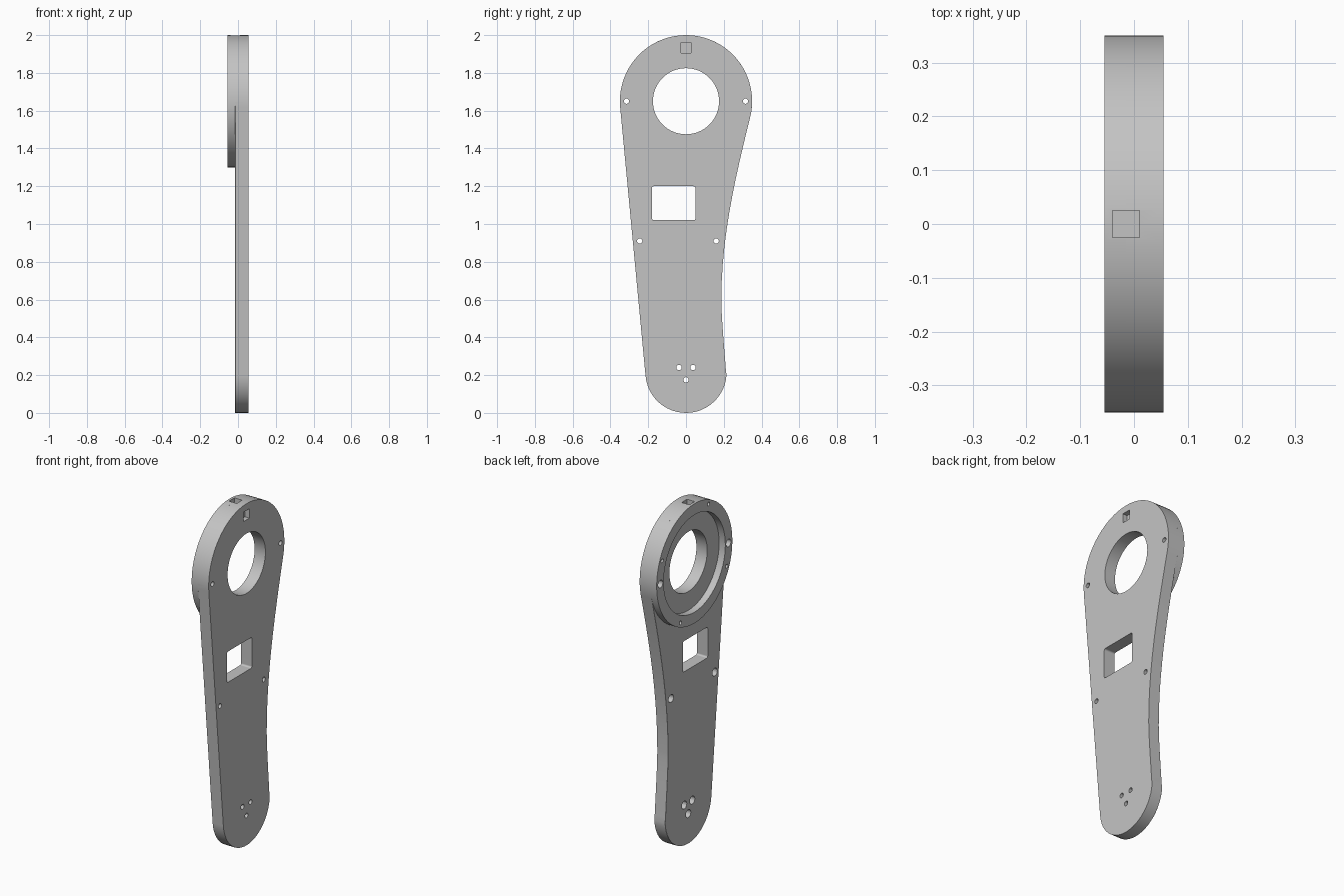
import bpy, bmesh, math
from mathutils import Vector
from mathutils.geometry import interpolate_bezier

if "Cube" in bpy.data.objects:
    bpy.data.objects.remove(bpy.data.objects["Cube"], do_unlink=True)

grey = bpy.data.materials.new("light_grey")
grey.use_nodes = True
grey.diffuse_color = (0.55, 0.55, 0.55, 1)
grey.node_tree.nodes["Principled BSDF"].inputs["Base Color"].default_value = grey.diffuse_color

BACK, MID, FACE = -0.055, -0.015, 0.055   # layers along x
HEAD_Z, HEAD_R = 1.65, 0.35               # round upper end
FOOT_Z, FOOT_R = 0.215, 0.215             # round lower end


def arc(y, z, r, start, end, steps):
    angles = [math.radians(start + (end - start) * i / steps) for i in range(steps + 1)]
    return [(y + r * math.cos(a), z + r * math.sin(a)) for a in angles]


def circle(y, z, r, steps=24):
    return arc(y, z, r, 0, 360, steps)[:-1]


def curve(*handles):
    points = interpolate_bezier(*[Vector((y, z, 0)) for y, z in handles], 12)
    return [(p.x, p.y) for p in points]


def rectangle(y0, y1, z0, z1):
    return [(y0, z0), (y1, z0), (y1, z1), (y0, z1)]


def rounded_rectangle(y0, y1, z0, z1, r):
    return (arc(y1 - r, z1 - r, r, 0, 90, 4) + arc(y0 + r, z1 - r, r, 90, 180, 4)
            + arc(y0 + r, z0 + r, r, 180, 270, 4) + arc(y1 - r, z0 + r, r, 270, 360, 4))


def prism(name, outline, x0, x1, fillet=0):
    """Extrude a y-z outline along x, optionally rounding its lower back rim."""
    bm = bmesh.new()
    base = bm.faces.new([bm.verts.new((x0, y, z)) for y, z in outline])
    rim = list(base.edges)
    new = bmesh.ops.extrude_face_region(bm, geom=[base], use_keep_orig=True)["geom"]
    bmesh.ops.translate(bm, vec=(x1 - x0, 0, 0),
                        verts=[g for g in new if isinstance(g, bmesh.types.BMVert)])
    if fillet:
        low = [e for e in rim if min(v.co.z for v in e.verts) < 1.5]
        bmesh.ops.bevel(bm, geom=low, offset=fillet, segments=4, profile=0.5,
                        affect='EDGES', clamp_overlap=True)
    bmesh.ops.recalc_face_normals(bm, faces=bm.faces)
    mesh = bpy.data.meshes.new(name)
    bm.to_mesh(mesh)
    bm.free()
    mesh.materials.append(grey)
    obj = bpy.data.objects.new(name, mesh)
    bpy.context.collection.objects.link(obj)
    return obj


def cut(obj, outline, x0, x1):
    cutter = prism("cutter", outline, x0, x1)
    cutter.hide_render = True
    mod = obj.modifiers.new("cut", 'BOOLEAN')
    mod.operation, mod.solver, mod.object = 'DIFFERENCE', 'EXACT', cutter
    bpy.context.view_layer.objects.active = obj
    bpy.ops.object.modifier_apply(modifier=mod.name)
    bpy.data.objects.remove(cutter, do_unlink=True)


# Arm plate: round head, curved right flank, round foot, straight left flank
taper = math.degrees(math.asin((HEAD_R - FOOT_R) / (HEAD_Z - FOOT_Z)))
outline = arc(0, HEAD_Z, HEAD_R, -14, 180 + taper, 40)
outline += arc(0, FOOT_Z, FOOT_R, 180 + taper, 356, 24)
outline += curve((0.213, 0.2), (0.205, 0.32), (0.187, 0.5), (0.187, 0.6))[1:]
outline += curve((0.187, 0.6), (0.187, 0.95), (0.27, 1.28), (0.338, 1.56))[1:-1]
plate = prism("arm_plate", outline, MID, FACE, fillet=0.012)

# Raised ring around the head
ring = prism("bearing_ring", circle(0, HEAD_Z, HEAD_R, 72), BACK, MID)
cut(ring, circle(0, HEAD_Z, 0.285, 64), BACK - 0.1, MID + 0.1)

# Bearing hole and rectangular window
cut(plate, circle(0, HEAD_Z, 0.175, 64), -0.2, 0.2)
cut(plate, rounded_rectangle(-0.18, 0.05, 1.02, 1.2, 0.01), -0.2, 0.2)

# Screw holes, widened at the back
for y in (-0.315, 0.315):
    cut(plate, circle(y, HEAD_Z, 0.014), -0.2, 0.2)
    cut(ring, circle(y, HEAD_Z, 0.022), -0.2, 0.2)
for y, z in ((-0.245, 0.91), (0.16, 0.91), (-0.037, 0.24), (0.037, 0.24), (0, 0.175)):
    cut(plate, circle(y, z, 0.014), -0.2, 0.2)
    cut(plate, circle(y, z, 0.023), -0.2, 0.02)

# Four small blind holes in the ring
for k in range(4):
    a = math.radians(23.5 + 90 * k)
    cut(ring, circle(0.325 * math.cos(a), HEAD_Z + 0.325 * math.sin(a), 0.011, 16), -0.2, -0.025)

# Square pockets in the face and in the top of the head
cut(plate, rectangle(-0.027, 0.027, 1.905, 1.96), 0.025, 0.2)
for obj in (plate, ring):
    cut(obj, rectangle(-0.025, 0.025, 1.965, 2.1), -0.04, 0.01)

# Smooth shading with crisp edges
for obj in (plate, ring):
    bpy.ops.object.select_all(action='DESELECT')
    obj.select_set(True)
    bpy.context.view_layer.objects.active = obj
    bpy.ops.object.shade_smooth_by_angle(angle=math.radians(30))
    obj.modifiers.new("weighted_normals", 'WEIGHTED_NORMAL').keep_sharp = True
